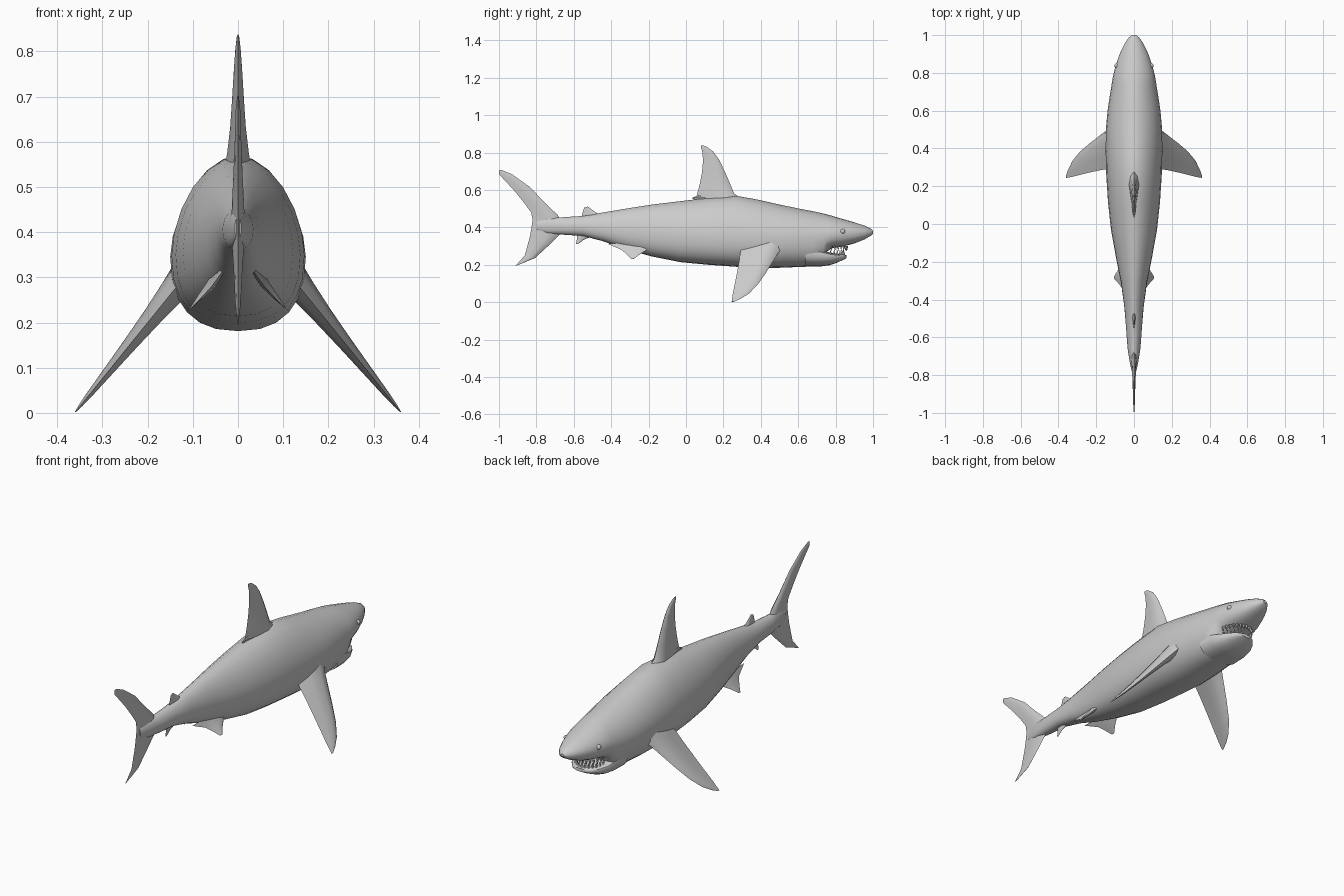
import bpy, bmesh, math
from mathutils import Vector, Matrix


def finish(name, bm, mirror=False, angle=35):
    bmesh.ops.recalc_face_normals(bm, faces=bm.faces[:])
    me = bpy.data.meshes.new(name)
    bm.to_mesh(me)
    bm.free()
    ob = bpy.data.objects.new(name, me)
    bpy.context.collection.objects.link(ob)
    bpy.ops.object.select_all(action='DESELECT')
    ob.select_set(True)
    bpy.context.view_layer.objects.active = ob
    bpy.ops.object.shade_smooth_by_angle(angle=math.radians(angle))
    if mirror:
        ob.modifiers.new("mirror", 'MIRROR')
    return ob


def loft(name, rings, mirror=False, angle=35):
    bm = bmesh.new()
    loops = [[bm.verts.new(p) for p in r] for r in rings]
    for a, b in zip(loops, loops[1:]):
        n = len(a)
        for i in range(n):
            bm.faces.new((a[i], a[(i + 1) % n], b[(i + 1) % n], b[i]))
    bm.faces.new(loops[0])
    bm.faces.new(loops[-1])
    return finish(name, bm, mirror, angle)


def egg(y, top, mid, bot, w, n=24, etop=1.8, ebot=2.4):
    """Cross-section: narrow towards the back, fuller at the belly."""
    ring = []
    for i in range(n):
        a = 2 * math.pi * i / n
        c, s = math.cos(a), math.sin(a)
        e = 2 / (etop if s > 0 else ebot)
        h = top - mid if s > 0 else mid - bot
        ring.append((math.copysign(abs(c) ** e, c) * w, y,
                     mid + math.copysign(abs(s) ** e, s) * h))
    return ring


def fin(name, stations, normal=(1, 0, 0), mirror=False):
    """Loft of lens sections: (leading point, trailing point, half thickness)."""
    nrm = Vector(normal).normalized()
    prof = [(0, 0), (.1, .65), (.32, 1), (.65, .6), (1, 0),
            (.65, -.6), (.32, -1), (.1, -.65)]
    rings = []
    for lead, trail, t in stations:
        a, b = Vector(lead), Vector(trail)
        rings.append([a.lerp(b, f) + nrm * (t * k) for f, k in prof])
    return loft(name, rings, mirror)


def flat(rows):
    return [((0, a, b), (0, c, d), t) for a, b, c, d, t in rows]


# body and snout: y, top, widest height, bottom, half width
loft("body", [egg(*s) for s in [
    (1.0, .381, .374, .367, .010), (.988, .393, .373, .355, .027),
    (.955, .409, .371, .336, .050), (.90, .427, .368, .314, .076),
    (.84, .444, .365, .298, .097), (.78, .462, .360, .288, .112),
    (.755, .469, .355, .272, .116), (.735, .474, .350, .200, .119),
    (.68, .486, .345, .191, .128), (.60, .501, .345, .188, .140),
    (.50, .522, .345, .184, .149), (.38, .549, .345, .181, .150),
    (.26, .570, .348, .190, .147), (.12, .558, .350, .200, .138),
    (-.03, .540, .358, .214, .122), (-.18, .522, .370, .244, .095),
    (-.31, .502, .382, .279, .069), (-.44, .480, .395, .325, .051),
    (-.55, .461, .405, .354, .042), (-.66, .454, .408, .361, .034),
    (-.74, .452, .410, .366, .021), (-.80, .435, .410, .385, .007)]])

# lower jaw
loft("lower_jaw", [egg(*s, n=20, etop=3.5) for s in [
    (.64, .300, .26, .191, .118), (.72, .280, .255, .191, .113),
    (.77, .264, .248, .198, .101), (.81, .258, .244, .212, .081),
    (.84, .256, .243, .226, .056), (.857, .252, .243, .235, .026)]])

# teeth along both jaws
for name, z, tip, n, rx, y0, ry in (("upper_teeth", .287, -1, 15, .083, .755, .105),
                                    ("lower_teeth", .267, 1, 13, .074, .755, .088)):
    bm = bmesh.new()
    for i in range(n):
        a = math.radians(-78 + 156 * i / (n - 1))
        m = Matrix.Translation((rx * math.sin(a), y0 + ry * math.cos(a), z))
        m = m @ Matrix.Rotation(-a, 4, 'Z')
        if tip < 0:
            m = m @ Matrix.Rotation(math.pi, 4, 'X')
        bmesh.ops.create_cone(bm, cap_ends=True, segments=4, radius1=.0075,
                              radius2=.0005, depth=.026, matrix=m)
    finish(name, bm, angle=20)

# eyes
bm = bmesh.new()
bmesh.ops.create_uvsphere(bm, u_segments=12, v_segments=8, radius=.013,
                          matrix=Matrix.Translation((.091, .838, .378)))
finish("eyes", bm, mirror=True)

# dorsal fin: lead y, z, trail y, z, half thickness
fin("dorsal_fin", flat([
    (.31, .545, .06, .53, .030), (.258, .580, .055, .562, .024),
    (.233, .64, .072, .625, .017), (.207, .70, .085, .69, .013),
    (.175, .765, .091, .755, .009), (.145, .806, .088, .80, .006),
    (.112, .830, .079, .832, .003), (.095, .837, .080, .837, .001)]))
fin("dorsal_rear_flap", flat([
    (.12, .565, .12, .54, .012), (.07, .572, .07, .545, .008),
    (.035, .560, .035, .552, .002)]), normal=(1, 0, 0))

# tail fin, from lower tip to upper tip
fin("tail_fin", flat([
    (-.902, .197, -.912, .194, .001), (-.807, .236, -.862, .25, .006),
    (-.727, .31, -.836, .345, .010), (-.665, .372, -.826, .40, .014),
    (-.66, .41, -.820, .44, .015), (-.685, .465, -.828, .48, .013),
    (-.754, .531, -.865, .53, .010), (-.834, .615, -.913, .59, .007),
    (-.93, .684, -.963, .645, .005), (-.985, .707, -.998, .682, .002),
    (-.997, .708, -1.0, .70, .001)]))

# small second dorsal fin and anal fin
fin("second_dorsal_fin", flat([
    (-.45, .462, -.56, .45, .010), (-.49, .485, -.555, .472, .006),
    (-.525, .512, -.545, .505, .001)]))
fin("anal_fin", flat([
    (-.50, .352, -.585, .365, .009), (-.545, .335, -.582, .345, .005),
    (-.578, .31, -.588, .311, .001)]))

# pectoral fins
fin("pectoral_fins", [((.115 + .245 * t, lead, .305 - .303 * t),
                       (.115 + .245 * t, trail, .305 - .303 * t), h)
                      for t, lead, trail, h in [
    (0, .53, .30, .036), (.13, .495, .29, .029), (.30, .463, .283, .022),
    (.50, .425, .272, .016), (.70, .383, .260, .011), (.86, .335, .250, .007),
    (.95, .29, .246, .004), (1, .255, .244, .001)]],
    normal=(.78, 0, .63), mirror=True)

# pelvic fins
fin("pelvic_fins", [
    ((.040, -.16, .315), (.035, -.42, .312), .014),
    ((.062, -.20, .285), (.058, -.345, .280), .010),
    ((.085, -.245, .257), (.082, -.315, .254), .006),
    ((.106, -.278, .232), (.104, -.292, .231), .001)],
    normal=(.8, 0, .6), mirror=True)
